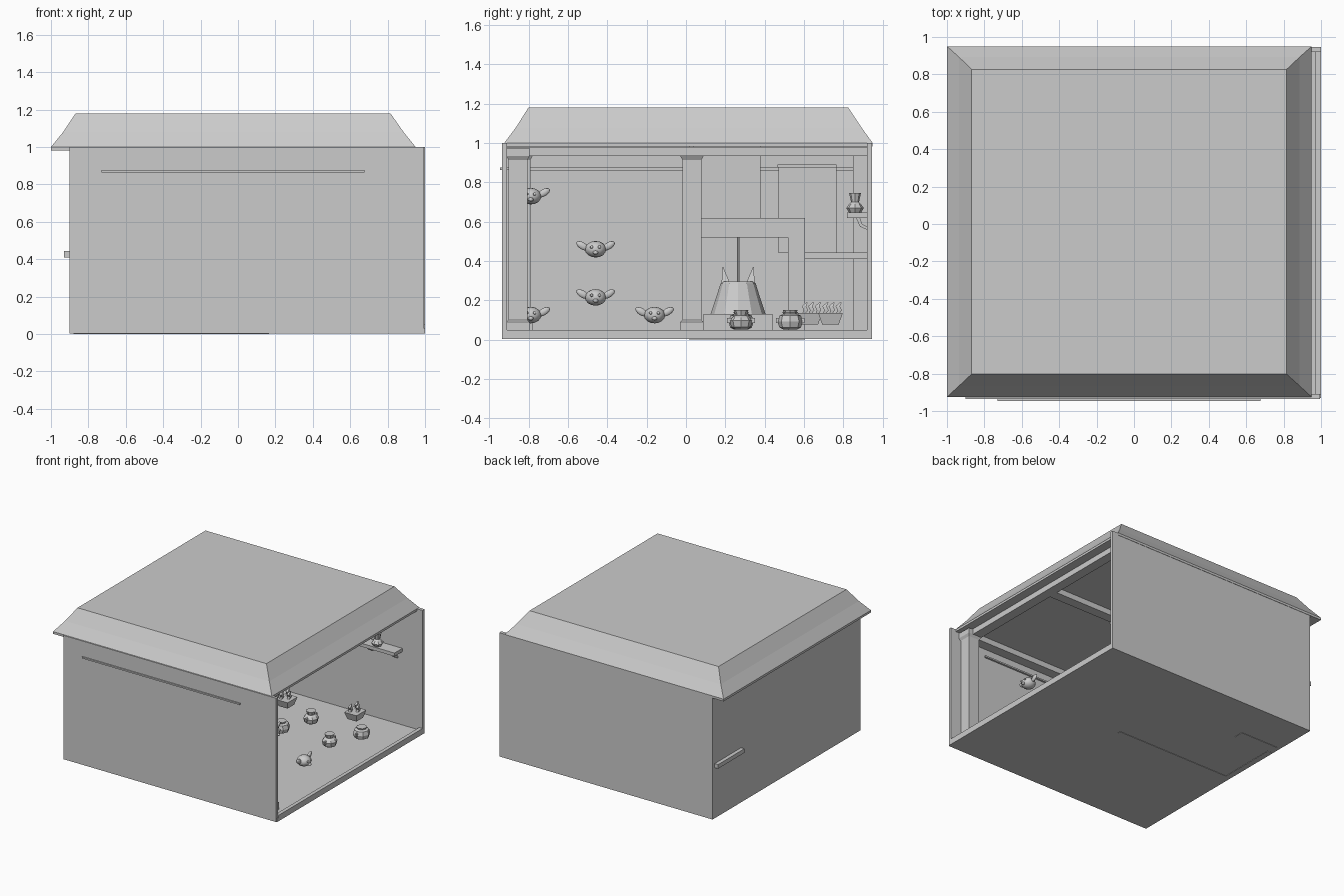
import bpy, bmesh, math
from mathutils import Vector, Matrix


def finish(bm, name, smooth=False):
    bmesh.ops.recalc_face_normals(bm, faces=bm.faces[:])
    me = bpy.data.meshes.new(name)
    bm.to_mesh(me)
    bm.free()
    if smooth:
        for p in me.polygons:
            p.use_smooth = True
    ob = bpy.data.objects.new(name, me)
    bpy.context.collection.objects.link(ob)
    return ob


def box(name, x0, x1, y0, y1, z0, z1):
    bm = bmesh.new()
    m = Matrix.Translation(((x0 + x1) / 2, (y0 + y1) / 2, (z0 + z1) / 2))
    m = m @ Matrix.Diagonal((x1 - x0, y1 - y0, z1 - z0, 1))
    bmesh.ops.create_cube(bm, size=1, matrix=m)
    return finish(bm, name)


def stack(name, rings):
    """Closed solid from rings of points joined bottom to top."""
    bm = bmesh.new()
    vs = [[bm.verts.new(p) for p in r] for r in rings]
    n = len(vs[0])
    for a, b in zip(vs, vs[1:]):
        for i in range(n):
            bm.faces.new((a[i], a[(i + 1) % n], b[(i + 1) % n], b[i]))
    bm.faces.new(vs[0][::-1])
    bm.faces.new(vs[-1])
    return finish(bm, name)


def rect(x0, x1, y0, y1, z):
    return [(x0, y0, z), (x1, y0, z), (x1, y1, z), (x0, y1, z)]


def lathe(name, loc, profile, sides):
    x, y, z = loc
    return stack(name, [[(x + r * math.cos(2 * math.pi * i / sides),
                          y + r * math.sin(2 * math.pi * i / sides), z + h)
                         for i in range(sides)] for r, h in profile])


# house shell, open on the right side
box("floor", -0.90, 1.0, -0.93, 0.945, 0.003, 0.03)
box("door_sill", 0.97, 1.0, -0.915, 0.92, 0.02, 0.05)
box("front_wall", -0.90, 0.995, -0.935, -0.91, 0.003, 1.0)
box("back_wall", -0.90, 1.0, 0.92, 0.947, 0.003, 1.0)
box("left_wall", -0.90, -0.87, -0.92, 0.93, 0.003, 1.0)
box("partition", -0.87, 0.166, 0.015, 0.04, 0.0, 1.0)

# roof with slightly bent slopes
stack("roof", [rect(-1.0, 0.95, -0.925, 0.95, 0.982),
               rect(-1.0, 0.95, -0.925, 0.95, 1.0),
               rect(-0.935, 0.885, -0.865, 0.892, 1.08),
               rect(-0.868, 0.815, -0.802, 0.826, 1.18)])

# ceiling beams
box("right_beam", 0.80, 0.88, -0.91, 0.92, 0.935, 0.98)
box("left_beam", -0.87, -0.80, -0.91, 0.92, 0.935, 0.98)
for nm, y in (("front_beam", -0.87), ("middle_beam", 0.03)):
    box(nm, -0.87, 0.88, y - 0.04, y + 0.04, 0.935, 0.98)


# posts with square base and flared capital
def post(name, x, y, w=0.048):
    b = w + 0.012
    sq = lambda s, z: rect(x - s, x + s, y - s, y + s, z)
    stack(name, [sq(b, 0.03), sq(b, 0.09), sq(w, 0.10), sq(w, 0.915),
                 sq(b, 0.935), sq(b, 0.975)])


post("front_right_post", 0.86, -0.855)
post("front_left_post", -0.81, -0.84)
post("middle_post", 0.15, 0.03)
box("back_left_post", -0.87, -0.80, 0.85, 0.92, 0.03, 0.98)

# wall rails and skirting
box("front_rail", -0.73, 0.675, -0.945, -0.895, 0.864, 0.876)
box("left_rail", -0.87, -0.855, -0.79, 0.91, 0.86, 0.875)
box("left_skirting", -0.87, -0.855, -0.91, 0.92, 0.03, 0.05)

# fireplace and chimney
box("hearth_pier", -0.87, -0.53, 0.52, 0.605, 0.0, 0.52)
box("hearth_lintel", -0.87, -0.53, 0.04, 0.605, 0.52, 0.62)
box("hearth_back", -0.88, -0.85, 0.04, 0.52, 0.0, 0.52)
box("chimney", -0.87, -0.60, 0.04, 0.38, 0.62, 0.985)

# pot hanging over the fire
hx, hy = -0.69, 0.265
box("hearth_stone", hx - 0.15, hx + 0.15, 0.09, 0.44, 0.03, 0.13)
lathe("hearth_pot", (hx, hy, 0), [(0.14, 0.13), (0.11, 0.22), (0.09, 0.285), (0.08, 0.295)], 12)
lathe("hanging_rod", (hx, hy, 0), [(0.007, 0.29), (0.007, 0.53)], 6)
for s in (-1, 1):
    stack("pot_horn", [[(hx + dx, hy + s * dy, z) for dx, dy in
                        ((-w, c - w), (w, c - w), (w, c + w), (-w, c + w))]
                       for w, c, z in ((0.022, 0.062, 0.285), (0.002, 0.078, 0.37))])

# counter and cupboard on the left wall
box("counter", -0.93, -0.58, 0.585, 0.92, 0.41, 0.443)
box("cupboard", -0.87, -0.78, 0.47, 0.765, 0.44, 0.875)
box("cupboard_top", -0.87, -0.77, 0.465, 0.765, 0.875, 0.89)

# wall shelf with brackets
box("wall_shelf", 0.50, 0.82, 0.82, 0.92, 0.62, 0.647)
for x in (0.55, 0.77):
    stack("shelf_bracket", [[(x + d, y, z) for y, z in
                             ((0.865, 0.62), (0.885, 0.575), (0.92, 0.56), (0.92, 0.575), (0.895, 0.59), (0.885, 0.62))]
                            for d in (-0.012, 0.012)])

# pottery
tall = [(0.03, 0), (0.05, 0.012), (0.058, 0.045), (0.045, 0.062), (0.028, 0.072), (0.038, 0.1)]
wide = [(0.035, 0), (0.055, 0.01), (0.064, 0.04), (0.055, 0.07), (0.035, 0.078), (0.04, 0.09)]
for kind, x, y in ((tall, 0.62, 0.28), (wide, 0.73, 0.53), (tall, 0.28, 0.53), (wide, 0.19, 0.28)):
    lathe("floor_pot", (x, y, 0.052), kind, 8)
    for s in (-1, 1):
        box("pot_handle", x - 0.007, x + 0.007, y + s * 0.06 - 0.012,
            y + s * 0.06 + 0.012, 0.085, 0.11)
lathe("shelf_pot", (0.64, 0.86, 0.645),
      [(0.03, 0), (0.045, 0.025), (0.03, 0.045), (0.02, 0.055), (0.03, 0.1)], 8)


# planters with curling leaves
def planter(x, y):
    stack("planter", [rect(x - 0.04, x + 0.04, y - 0.042, y + 0.042, 0.077),
                      rect(x - 0.055, x + 0.055, y - 0.062, y + 0.062, 0.135)])
    for dx, dy in ((-0.025, -0.032), (0.02, 0.0), (-0.015, 0.035)):
        stack("planter_leaf", [rect(x + dx - w, x + dx + w, y + dy + o - w, y + dy + o + w, z)
                               for w, o, z in ((0.008, 0, 0.13), (0.011, 0.012, 0.15),
                                               (0.011, 0.002, 0.17), (0.004, 0.018, 0.19))])


planter(0.53, 0.735)
planter(-0.01, 0.63)


# small winged flyers facing the open side
def flyer(x, y, z):
    bm = bmesh.new()

    def ball(c, size, rot=0.0, seg=12):
        m = (Matrix.Translation(Vector((x, y, z)) + Vector(c)) @ Matrix.Rotation(rot, 4, 'X')
             @ Matrix.Diagonal((*size, 1)))
        bmesh.ops.create_uvsphere(bm, u_segments=seg, v_segments=8, radius=1, matrix=m)

    ball((0, 0, -0.005), (0.055, 0.054, 0.042))
    ball((0.05, 0, -0.022), (0.015, 0.014, 0.01), seg=8)
    for s in (-1, 1):
        ball((0, s * 0.066, 0.012), (0.012, 0.036, 0.018), s * 0.55, 10)
        ball((0.05, s * 0.02, 0.006), (0.008, 0.008, 0.008), seg=8)
    finish(bm, "flyer", True)


for p in ((0.70, -0.16, 0.13), (0.63, -0.46, 0.465), (0.05, -0.46, 0.22),
          (-0.3, -0.79, 0.735), (0.1, -0.79, 0.13)):
    flyer(*p)
